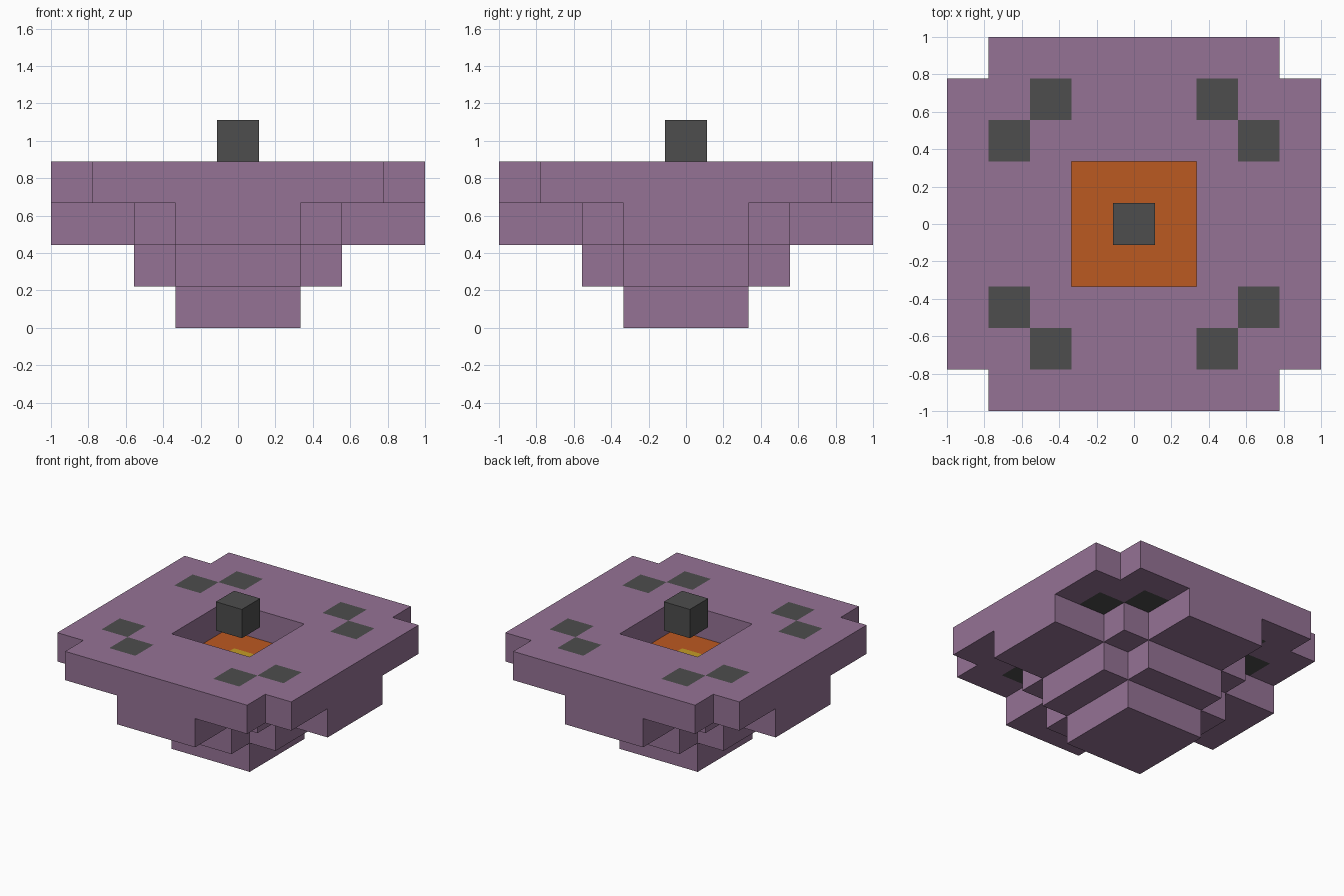
import bpy
import bmesh
from mathutils import Vector

cube = bpy.data.objects.get("Cube")
if cube:
    bpy.data.objects.remove(cube, do_unlink=True)

U = 2 / 9  # edge of one block


def material(name, rgb):
    mat = bpy.data.materials.new(name)
    mat.use_nodes = True
    mat.diffuse_color = (*rgb, 1)
    bsdf = next(n for n in mat.node_tree.nodes if n.type == 'BSDF_PRINCIPLED')
    bsdf.inputs["Base Color"].default_value = (*rgb, 1)
    bsdf.inputs["Roughness"].default_value = 0.9
    return mat


def slab(half_x, half_y, level):
    """Set of block cells in a centred rectangle on one level."""
    return {(x, y, level)
            for x in range(-half_x, half_x + 1)
            for y in range(-half_y, half_y + 1)}


def cross(long, short, level):
    return slab(long, short, level) | slab(short, long, level)


# Stepped body, from the foot up to the rim
foot = slab(1, 1, 0)
lower_step = cross(2, 1, 1)
arms = cross(4, 1, 2) | slab(2, 2, 2)
rim = cross(4, 3, 3) - slab(1, 1, 3)

# Coloured blocks set into the body
studs = {(sx * a, sy * b, 3)
         for sx in (-1, 1) for sy in (-1, 1) for a, b in ((2, 3), (3, 2))}
pit_centre = {(0, 0, 2)}
pit_floor = slab(1, 1, 2) - pit_centre
floating_core = {(0, 0, 4)}

body = (foot | lower_step | arms | rim) - studs - pit_floor - pit_centre
solid = body | studs | pit_floor | pit_centre | floating_core


def build(name, cells, mat):
    """Mesh the exposed sides of a group of block cells."""
    bm = bmesh.new()
    for cell in sorted(cells):
        for axis in range(3):
            for sign in (-1, 1):
                normal = Vector((0, 0, 0))
                normal[axis] = sign
                if tuple(int(c + n) for c, n in zip(cell, normal)) in solid:
                    continue
                side = Vector((0, 0, 0))
                side[(axis + 1) % 3] = 1
                up = normal.cross(side)
                mid = Vector(cell) + Vector((0, 0, 0.5)) + normal / 2
                corners = (-side - up, side - up, side + up, up - side)
                bm.faces.new([bm.verts.new((mid + c / 2) * U) for c in corners])
    bmesh.ops.remove_doubles(bm, verts=bm.verts, dist=U / 100)
    mesh = bpy.data.meshes.new(name)
    bm.to_mesh(mesh)
    bm.free()
    mesh.materials.append(mat)
    obj = bpy.data.objects.new(name, mesh)
    bpy.context.collection.objects.link(obj)


purple = material("dusty_purple", (0.30, 0.17, 0.30))
grey = material("dark_grey", (0.075, 0.075, 0.075))
orange = material("burnt_orange", (0.50, 0.10, 0.015))
gold = material("gold", (0.55, 0.33, 0.02))

build("stepped_body", body, purple)
build("rim_studs", studs, grey)
build("pit_floor", pit_floor, orange)
build("pit_centre", pit_centre, gold)
build("floating_core", floating_core, grey)
